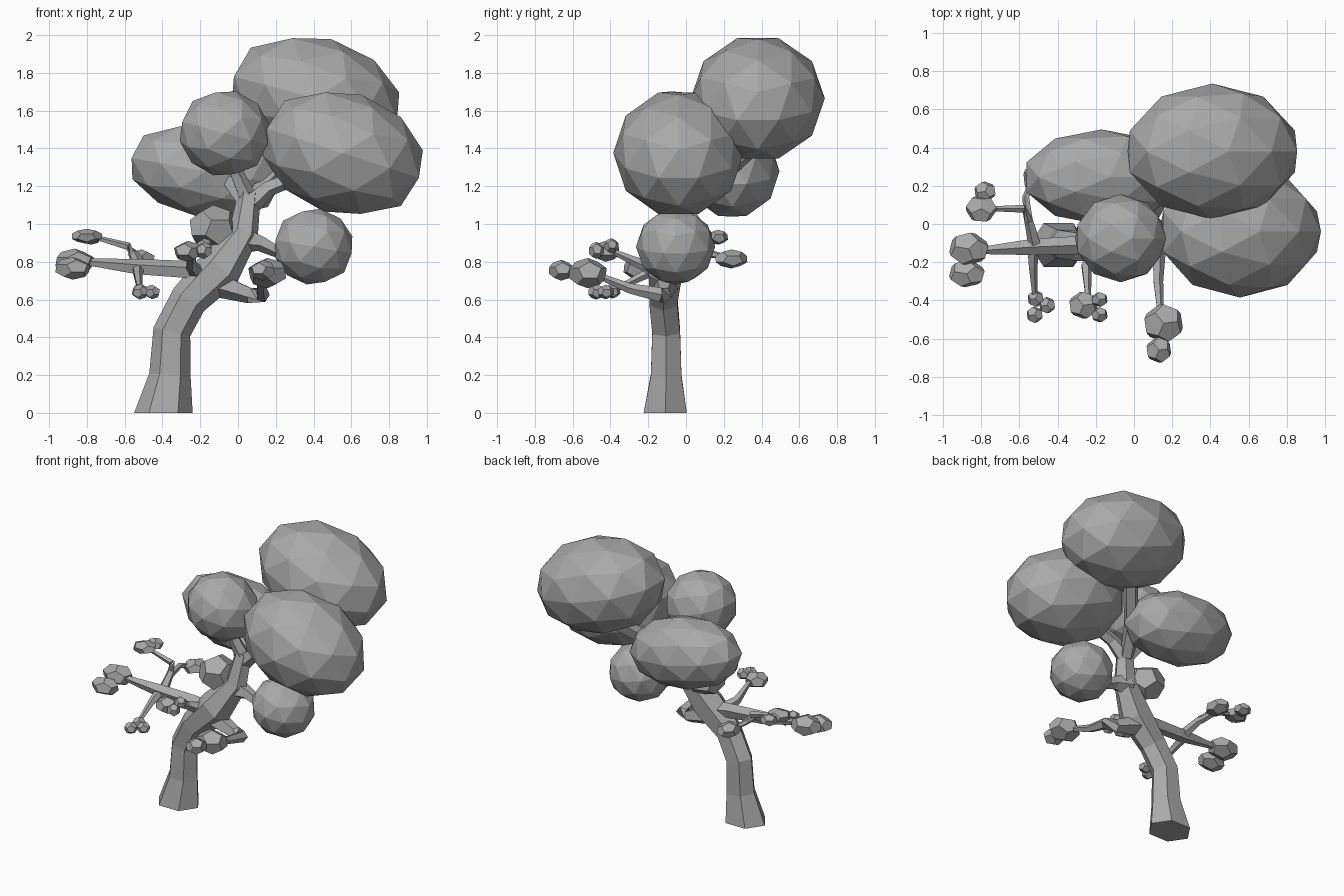
import bpy, bmesh, math
from mathutils import Vector, Matrix, Euler

cube = bpy.data.objects.get("Cube")
if cube:
    bpy.data.objects.remove(cube, do_unlink=True)

grey = bpy.data.materials.new("plain grey")
grey.use_nodes = True
COLOR = (0.4, 0.4, 0.4, 1)
grey.diffuse_color = COLOR
grey.node_tree.nodes["Principled BSDF"].inputs["Base Color"].default_value = COLOR


def finish(bm, name):
    bmesh.ops.recalc_face_normals(bm, faces=bm.faces)
    mesh = bpy.data.meshes.new(name)
    bm.to_mesh(mesh)
    bm.free()
    mesh.materials.append(grey)
    obj = bpy.data.objects.new(name, mesh)
    bpy.context.collection.objects.link(obj)
    return obj


def foliage(name, centre, size, tilt=0, turn=0):
    """Large faceted crown, tilted about y and turned about z."""
    bm = bmesh.new()
    bmesh.ops.create_icosphere(bm, subdivisions=2, radius=1)
    obj = finish(bm, name)
    obj.location, obj.scale = centre, size
    obj.rotation_euler = Euler((0, math.radians(tilt), math.radians(turn)))


def leaf_clump(name, centre, size, turn=0):
    """Small twelve-sided clump standing on a corner."""
    bm = bmesh.new()
    bmesh.ops.create_icosphere(bm, subdivisions=1, radius=1)
    corners = [f.calc_center_median().normalized() for f in bm.faces]
    bm.free()
    upright = corners[0].rotation_difference(Vector((0, 0, 1)))
    spin = Matrix.Rotation(math.radians(turn), 3, 'Z')
    bm = bmesh.new()
    for c in corners:
        bm.verts.new(spin @ (upright @ c))
    bmesh.ops.convex_hull(bm, input=bm.verts)
    bmesh.ops.dissolve_limit(bm, angle_limit=0.02, verts=bm.verts, edges=bm.edges)
    obj = finish(bm, name)
    obj.location, obj.scale = centre, size


def limb(name, path, radii, sides=5, depth=1.0):
    """Tapered faceted tube along a path, squashed across by depth."""
    pts = [Vector(p) for p in path]
    bm = bmesh.new()
    rings = []
    for i, p in enumerate(pts):
        way = (pts[min(i + 1, len(pts) - 1)] - pts[max(i - 1, 0)]).normalized()
        if p.z == 0:
            way = Vector((0, 0, 1))
        ref = Vector((0, 1, 0)) if abs(way.y) < 0.75 else Vector((0, 0, 1))
        u = ref.cross(way).normalized()
        v = way.cross(u)
        ring = []
        for k in range(sides):
            a = math.tau * k / sides
            ring.append(bm.verts.new(p + radii[i] * (math.cos(a) * u + depth * math.sin(a) * v)))
        rings.append(ring)
    for low, high in zip(rings, rings[1:]):
        for k in range(sides):
            n = (k + 1) % sides
            bm.faces.new((low[k], low[n], high[n], high[k]))
    bm.faces.new(rings[0])
    bm.faces.new(rings[-1])
    finish(bm, name)


# Trunk and its forks into the crown
limb("trunk",
     [(-.395, -.11, 0), (-.36, -.105, .2), (-.35, -.105, .43), (-.26, -.12, .6),
      (-.1, -.11, .76), (.03, -.06, .95), (.06, -.02, 1.16)],
     [.155, .11, .1, .1, .12, .08, .06], sides=6, depth=.85)
limb("fork_left", [(.06, -.02, 1.1), (-.03, .05, 1.22), (-.15, .15, 1.32)], [.06, .05, .045])
limb("fork_front", [(.05, -.02, 1.14), (0, -.04, 1.25), (-.07, -.07, 1.4)], [.05, .04, .035])
limb("fork_right", [(.06, -.02, 1.1), (.16, -.03, 1.19), (.36, -.04, 1.27)], [.06, .045, .04])
limb("fork_back", [(.06, 0, 1.1), (.14, .14, 1.22), (.33, .36, 1.42)], [.05, .05, .05])

# Large foliage
foliage("foliage_top", (.41, .38, 1.665), (.47, .355, .325), tilt=15)
foliage("foliage_right", (.555, -.04, 1.375), (.445, .345, .325), tilt=18)
foliage("foliage_left", (-.17, .245, 1.28), (.42, .25, .245), tilt=10)
foliage("foliage_front", (-.07, -.075, 1.48), (.245, .23, .23), tilt=15)
foliage("foliage_low", (.4, -.055, .88), (.215, .21, .203), tilt=10)
leaf_clump("foliage_inner", (-.13, -.04, .98), (.135, .135, .12))

# Short branches to the lower foliage
limb("low_branch", [(.01, -.06, .92), (.12, -.06, .9), (.28, -.055, .82)], [.08, .045, .025])
limb("inner_branch", [(-.02, -.08, .83), (-.09, -.05, .9), (-.13, -.04, .98)], [.06, .04, .03])

# Long side branch with its twigs
limb("side_branch", [(-.1, -.11, .72), (-.27, -.11, .755), (-.53, -.12, .77), (-.82, -.14, .8)],
     [.07, .05, .045, .018])
limb("upper_twig", [(-.52, -.1, .78), (-.55, .02, .84), (-.58, .08, .88), (-.78, .08, .935)],
     [.035, .025, .022, .012])
limb("back_twig", [(-.55, .02, .83), (-.565, .14, .84), (-.53, .24, .82)], [.025, .02, .012])
limb("drooping_twig", [(-.53, -.11, .77), (-.53, -.22, .73), (-.52, -.38, .65)], [.035, .025, .014])
limb("front_twig", [(-.2, -.12, .73), (-.25, -.22, .78), (-.24, -.4, .86)], [.05, .03, .014])
limb("elbow_branch", [(-.1, -.11, .68), (.06, -.12, .625), (.13, -.14, .625), (.125, -.3, .66),
                      (.14, -.5, .74)], [.07, .045, .04, .028, .015])

# Small leaf clumps: name, centre, size
for name, centre, size in (
        ("end_clump", (-.865, -.13, .8), (.11, .09, .07)),
        ("end_clump_front", (-.875, -.26, .765), (.1, .075, .06)),
        ("upper_clump", (-.8, .08, .935), (.085, .075, .04)),
        ("upper_clump_back", (-.78, .17, .93), (.06, .055, .04)),
        ("back_clump", (-.51, .24, .815), (.075, .09, .05)),
        ("drooping_clump_a", (-.515, -.39, .645), (.045, .045, .04)),
        ("drooping_clump_b", (-.455, -.425, .64), (.045, .045, .038)),
        ("drooping_clump_c", (-.52, -.475, .64), (.045, .045, .04)),
        ("front_clump_a", (-.265, -.425, .855), (.08, .075, .055)),
        ("front_clump_b", (-.18, -.395, .885), (.045, .04, .04)),
        ("front_clump_c", (-.18, -.475, .86), (.045, .042, .045)),
        ("elbow_clump_a", (.155, -.52, .74), (.11, .105, .08)),
        ("elbow_clump_b", (.13, -.66, .755), (.07, .07, .055))):
    leaf_clump(name, centre, size, turn=len(name) * 20)
